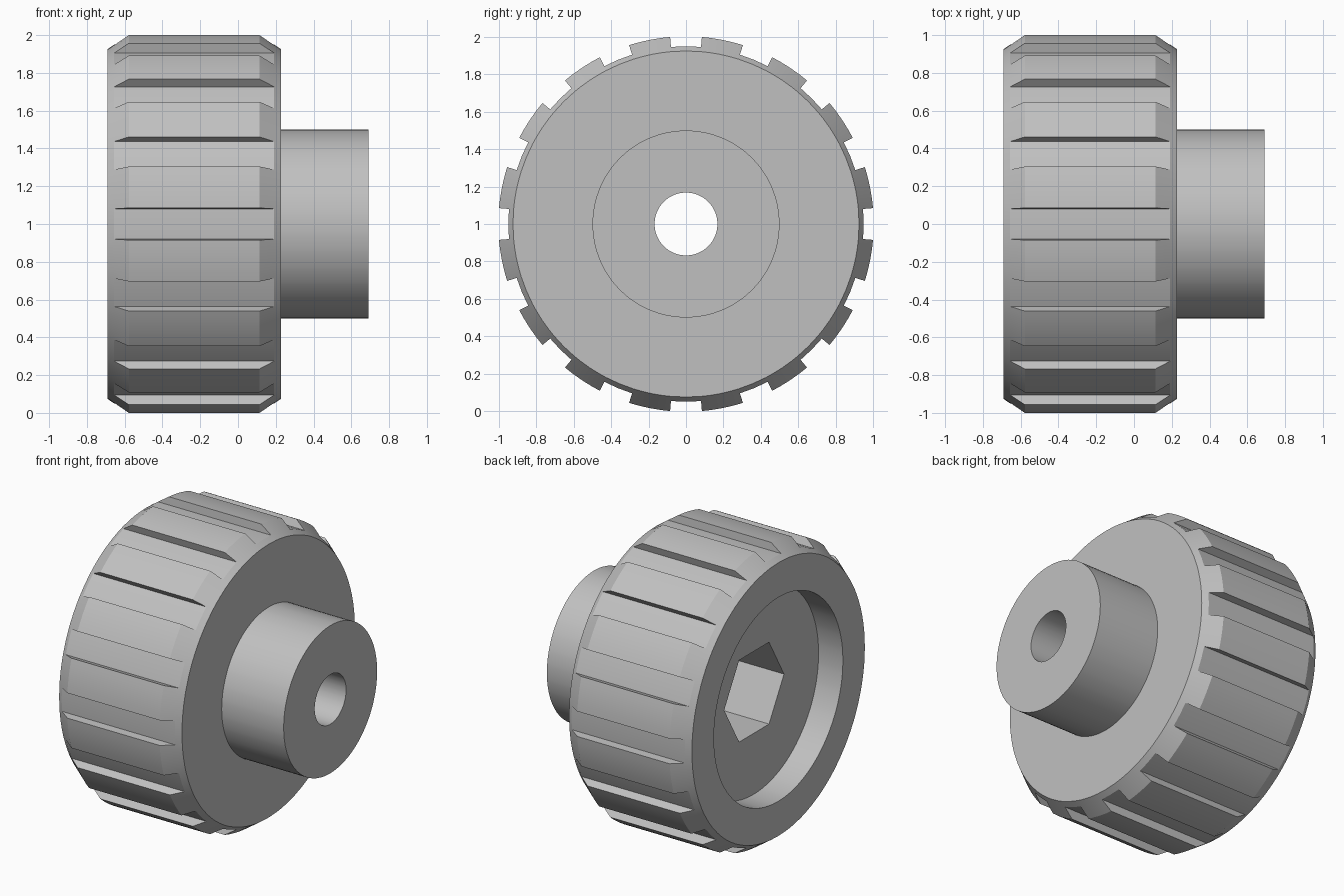
import bpy
import bmesh
from math import cos, radians, sin

cube = bpy.data.objects.get("Cube")
if cube:
    bpy.data.objects.remove(cube, do_unlink=True)

# One plain grey for the whole part
grey = bpy.data.materials.new("plain_grey")
grey.use_nodes = True
COLOUR = (0.53, 0.53, 0.53, 1)
grey.diffuse_color = COLOUR
grey.node_tree.nodes["Principled BSDF"].inputs["Base Color"].default_value = COLOUR

TIP, FLOOR, RIM = 1.0035, 0.95, 0.925   # grip radii
BORE, HUB, RECESS, HEX = 0.168, 0.5, 0.69, 0.32
BACK, FACE, END = -0.692, 0.228, 0.692  # positions along the axis
SLOTS = 16
PITCH = 360 / SLOTS
HALF = 4.85                             # half angle of a slot

# Angular columns: slot walls are doubled so they stand radially
columns = []
for i in range(SLOTS):
    for offset in (-HALF, 0, HALF):
        columns.append((i * PITCH + offset, True))
    for offset in (HALF, 7.5, PITCH / 2, 15, PITCH - HALF):
        columns.append((i * PITCH + offset, False))


def radius_at(r, angle, in_slot):
    """Radius of a profile point, with the hex socket and the slots applied."""
    if r == "hex":
        return HEX * cos(radians(30)) / cos(radians(angle % 60 - 30))
    return min(r, FLOOR) if in_slot else r


def lathe(name, profile):
    bm = bmesh.new()
    rings = []
    for angle, in_slot in columns:
        a = radians(angle)
        ring = []
        for x, r in profile:
            d = radius_at(r, angle, in_slot)
            ring.append(bm.verts.new((x, d * cos(a), 1 + d * sin(a))))
        rings.append(ring)
    for i, ring in enumerate(rings):
        after = rings[(i + 1) % len(rings)]
        for j in range(len(profile) - 1):
            bm.faces.new((ring[j], ring[j + 1], after[j + 1], after[j]))
    # Collapse the doubled columns wherever they are not a slot wall
    bmesh.ops.remove_doubles(bm, verts=bm.verts, dist=1e-5)
    bmesh.ops.recalc_face_normals(bm, faces=bm.faces)
    mesh = bpy.data.meshes.new(name)
    bm.to_mesh(mesh)
    bm.free()
    mesh.materials.append(grey)
    obj = bpy.data.objects.new(name, mesh)
    bpy.context.collection.objects.link(obj)
    bpy.ops.object.select_all(action="DESELECT")
    obj.select_set(True)
    bpy.context.view_layer.objects.active = obj
    bpy.ops.object.shade_smooth_by_angle(angle=radians(25))
    return obj


# Slotted wheel: bore, hex socket, round recess, chamfered grip, hub face
CHAMFER = 0.114
run = CHAMFER * (FLOOR - RIM) / (TIP - RIM)   # where the slot floor meets the chamfer
lathe("grip_wheel", [
    (FACE, BORE), (0, BORE), (0, "hex"), (-0.51, "hex"),
    (-0.51, RECESS), (BACK, RECESS), (BACK, RIM),
    (BACK + run, FLOOR), (BACK + CHAMFER, TIP),
    (FACE - CHAMFER, TIP), (FACE - run, FLOOR),
    (FACE, RIM), (FACE, HUB),
])

# Plain cylindrical hub with the bore running through
lathe("hub", [(FACE, HUB), (END, HUB), (END, BORE), (FACE, BORE)])
